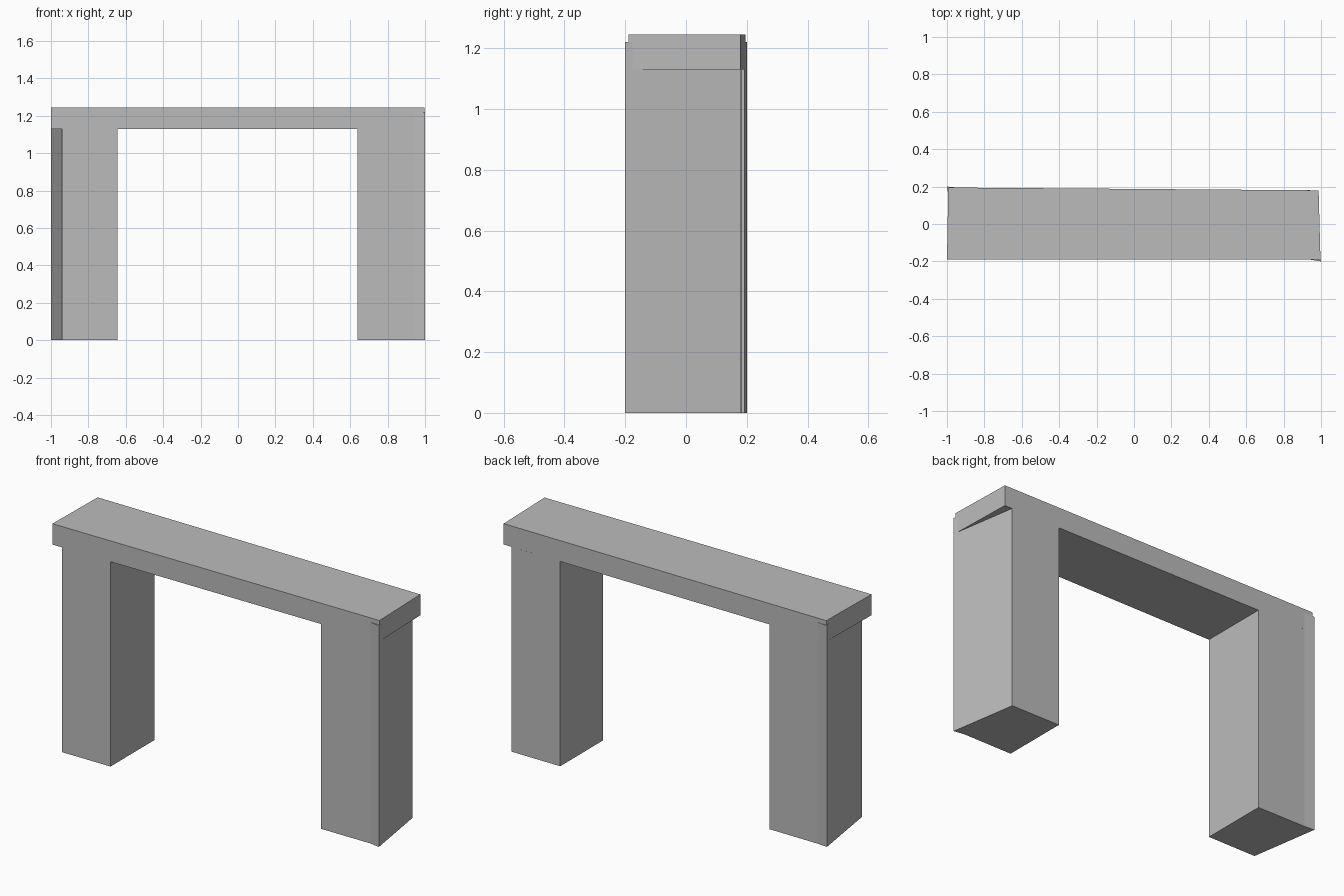
import bpy
import bmesh

cube = bpy.data.objects.get("Cube")
if cube:
    bpy.data.objects.remove(cube, do_unlink=True)

stone = bpy.data.materials.new("plain_grey")
stone.use_nodes = True
stone.diffuse_color = (0.5, 0.5, 0.5, 1)
stone.node_tree.nodes["Principled BSDF"].inputs["Base Color"].default_value = (0.5, 0.5, 0.5, 1)

FRONT = -0.19
BEAM_BOTTOM, BEAM_TOP, FLARE_TOP = 1.13, 1.245, 1.22


def back(x):
    """Back wall, slightly out of parallel with the front."""
    return 0.1875 - 0.0075 * x


def prism(name, outline, bottom, top):
    """Extrude a plan outline from bottom to top."""
    bm = bmesh.new()
    face = bm.faces.new([bm.verts.new((x, y, bottom)) for x, y in outline])
    walls = bmesh.ops.extrude_face_region(bm, geom=[face])
    for v in walls["geom"]:
        if isinstance(v, bmesh.types.BMVert):
            v.co.z = top
    bmesh.ops.recalc_face_normals(bm, faces=bm.faces)
    mesh = bpy.data.meshes.new(name)
    bm.to_mesh(mesh)
    bm.free()
    mesh.materials.append(stone)
    obj = bpy.data.objects.new(name, mesh)
    bpy.context.collection.objects.link(obj)
    return obj


# Beam across the top
prism("beam", [(-1, FRONT), (0.997, FRONT), (0.987, back(1)), (-0.993, back(-1))],
      BEAM_BOTTOM, BEAM_TOP)

# Legs, each with a slanted outer side and one flared corner
prism("left_leg", [(0.64, FRONT), (0.94, FRONT), (1, -0.2), (0.94, back(0.94)), (0.64, back(0.64))],
      0, BEAM_BOTTOM)
prism("right_leg", [(-0.645, back(-0.645)), (-0.94, back(-0.94)), (-1, 0.2), (-0.94, FRONT), (-0.645, FRONT)],
      0, BEAM_BOTTOM)

# Thin flared corners running up past the underside of the beam
prism("left_flare", [(0.94, FRONT), (1, -0.2), (0.995, -0.165)], BEAM_BOTTOM, FLARE_TOP)
prism("right_flare", [(-0.94, back(-0.94)), (-1, 0.2), (-0.993, 0.165)], BEAM_BOTTOM, FLARE_TOP)
